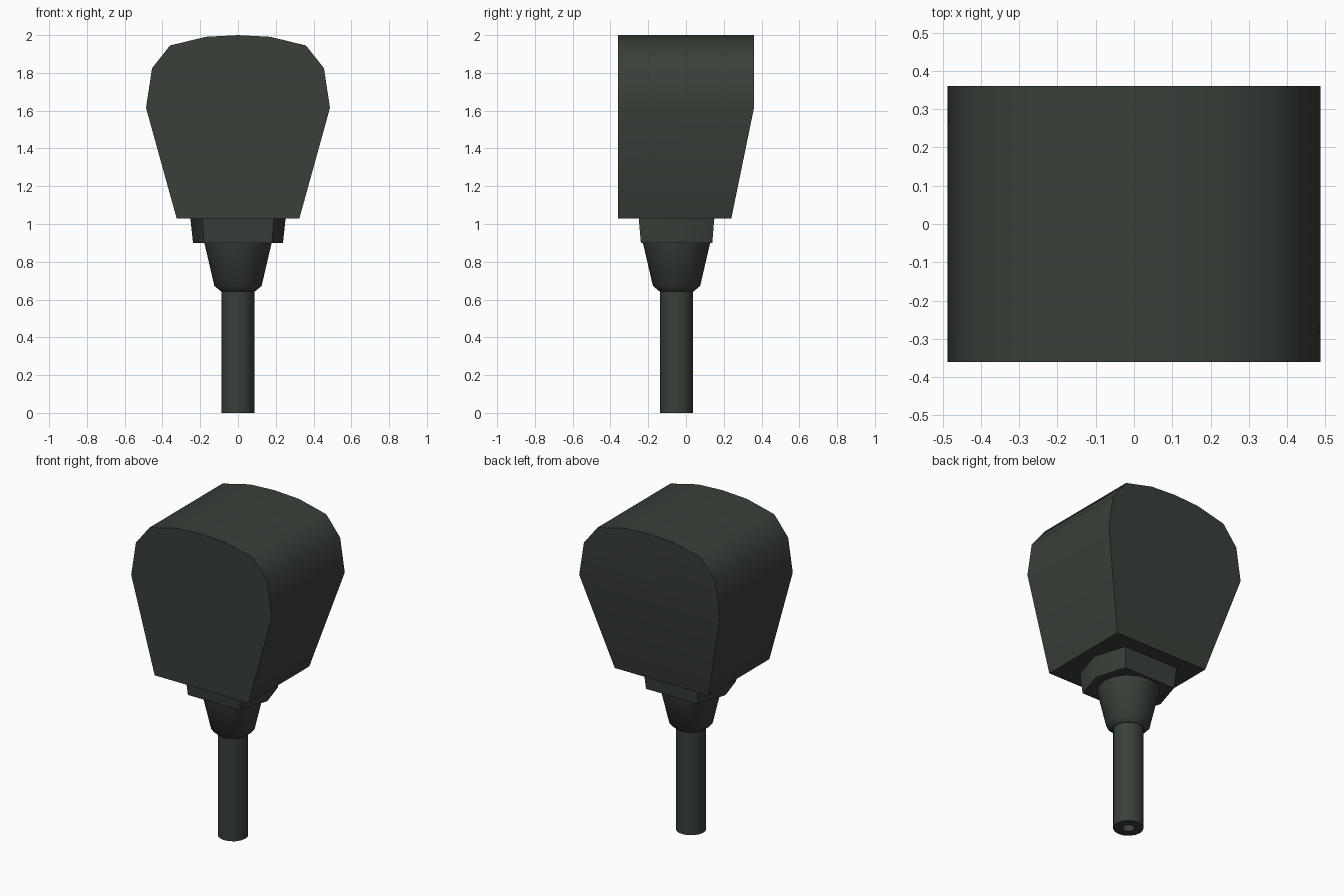
import bpy, bmesh, math

if "Cube" in bpy.data.objects:
    bpy.data.objects.remove(bpy.data.objects["Cube"])

mat = bpy.data.materials.new("dark green grey")
mat.diffuse_color = (0.041, 0.050, 0.041, 1)
mat.use_nodes = True
mat.node_tree.nodes["Principled BSDF"].inputs["Base Color"].default_value = mat.diffuse_color
AXIS_Y = -0.05  # handle parts sit slightly forward of centre


def finish(name, bm):
    bmesh.ops.recalc_face_normals(bm, faces=bm.faces)
    mesh = bpy.data.meshes.new(name)
    bm.to_mesh(mesh)
    bm.free()
    mesh.materials.append(mat)
    ob = bpy.data.objects.new(name, mesh)
    bpy.context.collection.objects.link(ob)
    bpy.ops.object.select_all(action='DESELECT')
    ob.select_set(True)
    bpy.context.view_layer.objects.active = ob
    bpy.ops.object.shade_smooth_by_angle(angle=math.radians(40))


def loft(name, rings, cap_start=True, cap_end=True):
    """Join matching rings of points with quads and cap the ends."""
    bm = bmesh.new()
    loops = [[bm.verts.new(p) for p in ring] for ring in rings]
    n = len(loops[0])
    for a, b in zip(loops, loops[1:]):
        for i in range(n):
            j = (i + 1) % n
            bm.faces.new((a[i], a[j], b[j], b[i]))
    if cap_start:
        bm.faces.new(loops[0])
    if cap_end:
        bm.faces.new(loops[-1])
    finish(name, bm)


def ring(radius, z, sides=16):
    return [(radius * math.cos(2 * math.pi * i / sides),
             AXIS_Y + radius * math.sin(2 * math.pi * i / sides), z)
            for i in range(sides)]


# Head: domed profile, with the lower back sloping inwards
half = [(0.325, 1.03), (0.487, 1.615), (0.455, 1.825), (0.36, 1.945), (0.17, 1.991)]
profile = half + [(0, 2.0)] + [(-x, z) for x, z in reversed(half)]
front = [(x, -0.36, z) for x, z in profile]
back = [(x, 0.24 if z < 1.1 else 0.36, z) for x, z in profile]
bm = bmesh.new()
f = [bm.verts.new(p) for p in front]
b = [bm.verts.new(p) for p in back]
n = len(f)
for i in range(n):
    j = (i + 1) % n
    bm.faces.new((f[i], f[j], b[j], b[i]))
bm.faces.new(f)
bm.faces.new([b[0], b[1], b[-2], b[-1]])  # sloping lower back
bm.faces.new(b[1:-1])                     # upright upper back
finish("head", bm)

# Collar: six-sided, tapering slightly downwards
hexagon = [(0.19, -0.2), (0.252, 0), (0.19, 0.2), (-0.19, 0.2), (-0.252, 0), (-0.19, -0.2)]
loft("collar", [[(x * s, AXIS_Y + y * s, z) for x, y in hexagon]
                for s, z in ((0.945, 0.9), (1.0, 1.03))])

# Tapered socket with chamfered lower rim
loft("socket", [ring(0.09, 0.643), ring(0.125, 0.672), ring(0.178, 0.9)])

# Shaft with a small hole in its foot
loft("shaft", [ring(0.036, 0.08), ring(0.036, 0), ring(0.087, 0), ring(0.087, 0.65)])
